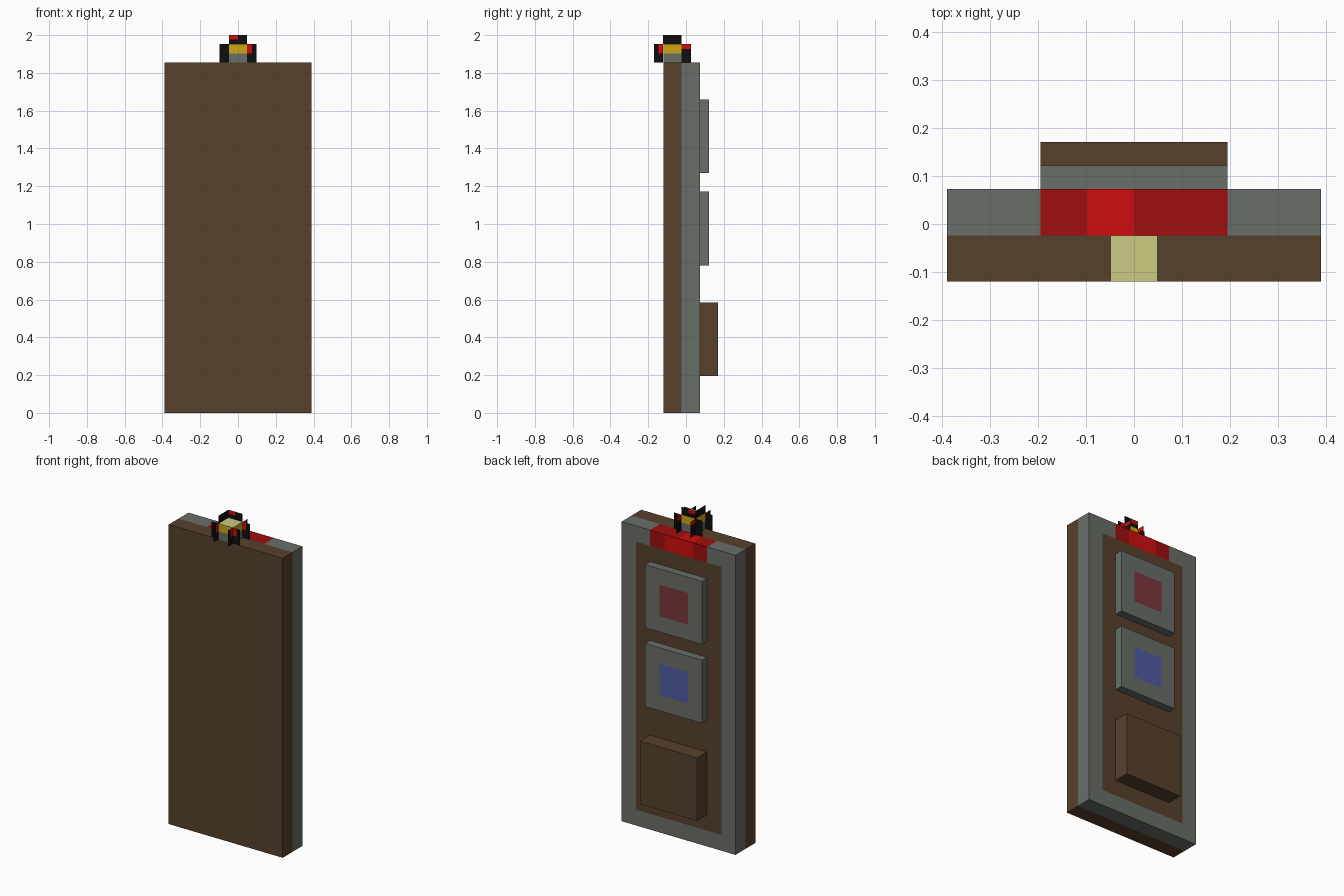
import bpy, bmesh
from mathutils import Vector

if "Cube" in bpy.data.objects:
    bpy.data.objects.remove(bpy.data.objects["Cube"])

U = 0.0976          # base module
P = U / 4           # small cell on the lamp glow
TOP = 19 * U        # top of the slab
Y0, Y1, Y2 = -0.12, -0.024, 0.073   # front, seam, back of the slab


def material(name, rgb):
    lin = [((c / 255 + 0.055) / 1.055) ** 2.4 if c > 10 else c / 255 / 12.92 for c in rgb]
    m = bpy.data.materials.new(name)
    m.diffuse_color = (*lin, 1)
    m.use_nodes = True
    m.node_tree.nodes["Principled BSDF"].inputs["Base Color"].default_value = m.diffuse_color
    return m


brown = material("brown", (87, 65, 44))
grey = material("grey", (105, 110, 103))
bright_red = material("bright red", (208, 13, 14))
dark_red = material("dark red", (160, 13, 14))
gold = material("gold", (207, 167, 20))
cream = material("cream", (204, 203, 130))
black = material("black", (14, 14, 14))
dull_red = material("dull red", (125, 53, 60))
blue = material("blue", (79, 93, 160))


def finish(name, bm, mats):
    me = bpy.data.meshes.new(name)
    bm.to_mesh(me)
    bm.free()
    for m in mats:
        me.materials.append(m)
    ob = bpy.data.objects.new(name, me)
    bpy.context.collection.objects.link(ob)
    return ob


def box(name, lo, hi, mats, xcuts=(), zcuts=(), rule=None):
    """Box between two corners, sliced in x and z, faces coloured by a rule."""
    bm = bmesh.new()
    bmesh.ops.create_cube(bm, size=1)
    lo, hi = Vector(lo), Vector(hi)
    for v in bm.verts:
        v.co = Vector([lo[i] + (v.co[i] + 0.5) * (hi[i] - lo[i]) for i in range(3)])
    for axis, cuts in ((0, xcuts), (2, zcuts)):
        for c in cuts:
            co, no = [0, 0, 0], [0, 0, 0]
            co[axis], no[axis] = c, 1
            bmesh.ops.bisect_plane(bm, geom=bm.verts[:] + bm.edges[:] + bm.faces[:],
                                   plane_co=co, plane_no=no)
    bm.normal_update()
    if rule:
        for f in bm.faces:
            f.material_index = rule(f.calc_center_median(), f.normal)
    return finish(name, bm, mats)


# Slab: plain front half
box("front_slab", (-4 * U, Y0, 0), (4 * U, Y1, TOP), [brown])


# Slab: framed back half with recess colour and red top marker
def back_rule(c, n):
    if n.z > 0.5 and abs(c.x) < 2 * U:
        return 3 if -U < c.x < 0 else 2
    if n.y > 0.5:
        if c.z > 18 * U:
            return 0 if abs(c.x) > 2 * U else (3 if abs(c.x) < U else 2)
        if abs(c.x) < 3 * U and c.z > U:
            return 1
    return 0


box("back_slab", (-4 * U, Y1, 0), (4 * U, Y2, TOP), [grey, brown, dark_red, bright_red],
    [k * U for k in (-3, -2, -1, 0, 1, 2, 3)], [U, 18 * U], back_rule)


# Two buttons with coloured centres
def button(name, z, colour):
    box(name, (-2 * U, Y2, z), (2 * U, Y2 + U / 2, z + 4 * U), [grey, colour],
        (-U, U), (z + U, z + 3 * U),
        lambda c, n: int(n.y > 0.5 and abs(c.x) < U and abs(c.z - z - 2 * U) < U))


button("upper_button", 13 * U, dull_red)
button("lower_button", 8 * U, blue)

# Thick lower block
box("lower_block", (-2 * U, Y2, 2 * U), (2 * U, Y2 + U, 6 * U), [brown])

# Lamp stem and glowing head
box("lamp_stem", (-U / 2, Y0, TOP), (U / 2, Y1, TOP + U / 2), [grey])
box("lamp_head", (-U / 2, Y0, TOP + U / 2), (U / 2, Y1, TOP + U), [gold, cream],
    rule=lambda c, n: int(n.z > 0.5))


# Thin glow sheets: side wings, and a top flap on the far ones
def glow(name, along_x, offset, flap, red):
    bm = bmesh.new()
    yc = (Y0 + Y1) / 2
    for t in range(-4, 4):
        for r in range(6):
            wing = r < 4 and (t < -2 or t > 1)
            top = flap and r > 3 and -3 < t < 2
            if not (wing or top):
                continue
            vs = []
            for a, b in ((t, r), (t + 1, r), (t + 1, r + 1), (t, r + 1)):
                z = TOP + b * P
                vs.append(bm.verts.new((a * P, offset, z) if along_x
                                       else (offset, yc + a * P, z)))
            bm.faces.new(vs).material_index = int(red(t, r))
    bmesh.ops.remove_doubles(bm, verts=bm.verts[:], dist=1e-4)
    finish(name, bm, [black, bright_red])


def red_x(t, r):
    return (t == 2 and r in (2, 3)) or (t in (-2, -1) and r == 5)


def red_y(t, r):
    return (t == -3 and r in (2, 3)) or (t > 1 and r == 3)


glow("glow_front", True, Y0, False, red_x)
glow("glow_back", True, Y1, True, red_x)
glow("glow_left", False, -U / 2, True, red_y)
glow("glow_right", False, U / 2, False, red_y)
